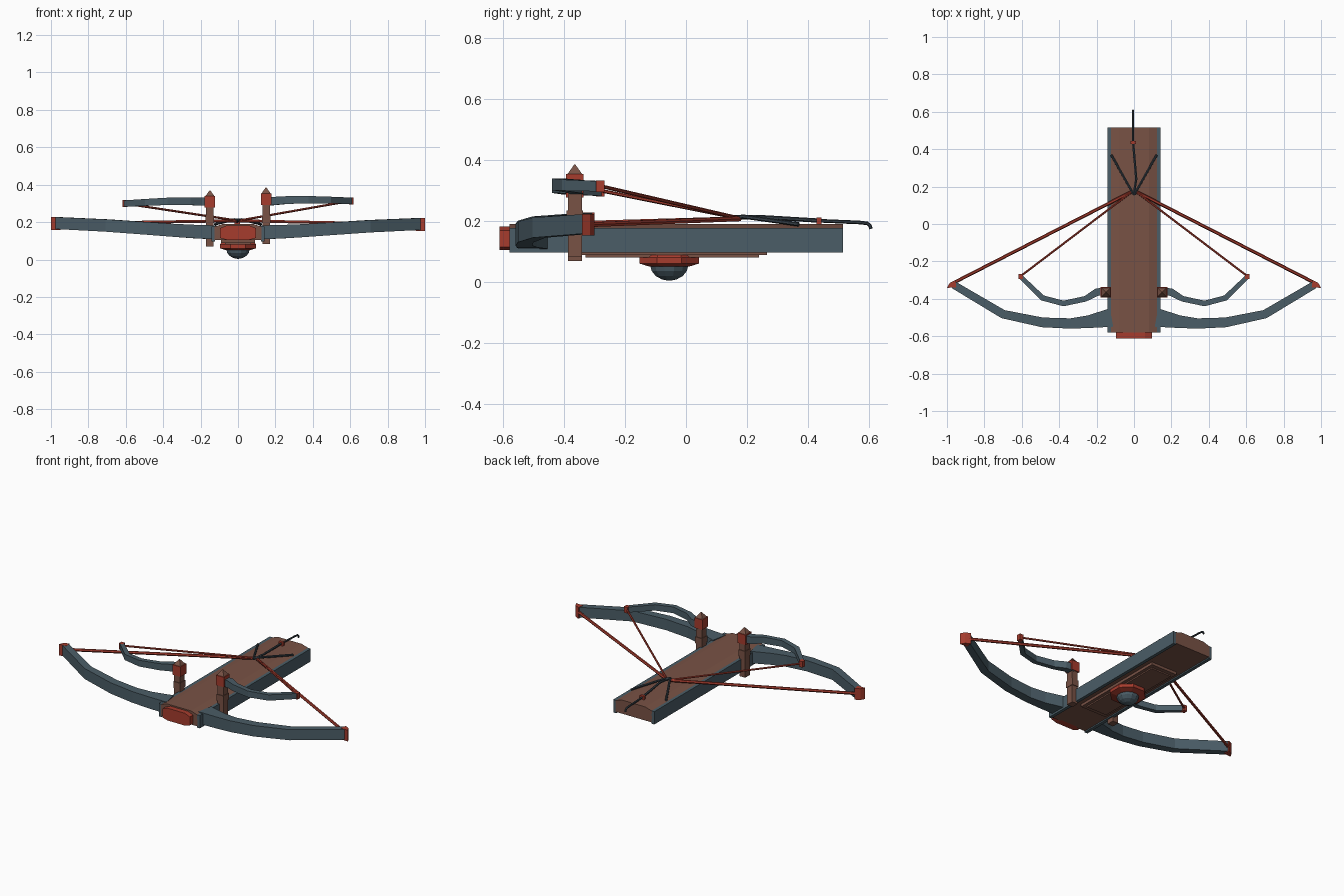
import bpy, bmesh, math
from mathutils import Vector

cube = bpy.data.objects.get("Cube")
if cube:
    bpy.data.objects.remove(cube)


def material(name, rgb):
    m = bpy.data.materials.new(name)
    m.use_nodes = True
    m.diffuse_color = (*rgb, 1)
    m.node_tree.nodes["Principled BSDF"].inputs["Base Color"].default_value = (*rgb, 1)
    return m


STEEL = material("blue_grey_steel", (0.07, 0.11, 0.135))
WOOD = material("brown_wood", (0.19, 0.085, 0.06))
RED = material("red_paint", (0.38, 0.045, 0.027))
DARK = material("dark_iron", (0.035, 0.048, 0.06))


def finish(name, bm, mat):
    bmesh.ops.recalc_face_normals(bm, faces=bm.faces)
    mesh = bpy.data.meshes.new(name)
    bm.to_mesh(mesh)
    bm.free()
    mesh.materials.append(mat)
    ob = bpy.data.objects.new(name, mesh)
    bpy.context.collection.objects.link(ob)
    return ob


def loft(name, rings, mat):
    """Skin equal-length rings of points and cap both ends."""
    bm = bmesh.new()
    rows = [[bm.verts.new(p) for p in ring] for ring in rings]
    n = len(rows[0])
    for a, b in zip(rows, rows[1:]):
        for i in range(n):
            j = (i + 1) % n
            bm.faces.new((a[i], a[j], b[j], b[i]))
    bm.faces.new(rows[0])
    bm.faces.new(rows[-1])
    return finish(name, bm, mat)


def box(name, x, y, z, mat):
    ring = lambda h: [(x[0], y[0], h), (x[1], y[0], h), (x[1], y[1], h), (x[0], y[1], h)]
    return loft(name, [ring(z[0]), ring(z[1])], mat)


def profile_y(name, pts, y0, y1, mat):
    """Extrude an x-z profile along y."""
    return loft(name, [[(x, y, z) for x, z in pts] for y in (y0, y1)], mat)


def disc(name, steps, cy, sides, mat):
    """Stack of (radius, height) rings around a vertical axis."""
    turn = math.tau / sides
    return loft(name, [[(r * math.cos(turn * (i + .5)), cy + r * math.sin(turn * (i + .5)), z)
                        for i in range(sides)] for r, z in steps], mat)


def rod(name, path, radius, mat, sides=6):
    """Tube through a short list of points."""
    pts = [Vector(p) for p in path]
    rings = []
    for i, p in enumerate(pts):
        d = (pts[min(i + 1, len(pts) - 1)] - pts[max(i - 1, 0)]).normalized()
        u = d.cross(Vector((1, 0, 0)) if abs(d.x) < .8 else Vector((0, 0, 1))).normalized()
        v = d.cross(u)
        rings.append([p + radius * (u * math.cos(k * math.tau / sides) + v * math.sin(k * math.tau / sides))
                      for k in range(sides)])
    return loft(name, rings, mat)


def limb(name, path, h0, h1, s, dz, mat):
    """Rectangular bow arm along (x, y, z, width), mirrored by s."""
    rings = []
    last = len(path) - 1
    for i, (x, y, z, w) in enumerate(path):
        a, b = path[max(i - 1, 0)], path[min(i + 1, last)]
        t = Vector((b[0] - a[0], b[1] - a[1])).normalized()
        f = i / last
        h = (h0 + (h1 - h0) * f) / 2
        z += dz * f
        nx, ny = -t.y * w / 2, t.x * w / 2
        rings.append([(s * (x + k * nx), y + k * ny, z + q * h)
                      for k, q in ((-1, -1), (1, -1), (1, 1), (-1, 1))])
    return loft(name, rings, mat)


# Stock with a shallow crowned top
profile_y("stock", [(-.126, .105), (.126, .105), (.126, .176), (.08, .19), (-.08, .19), (-.126, .176)],
          -.58, .516, WOOD)
# Front plate
profile_y("front_plate", [(-.095, .115), (-.06, .105), (.06, .105), (.095, .115),
                          (.095, .168), (.06, .182), (-.06, .182), (-.095, .168)], -.612, -.57, RED)
# Underside plate, mount and dome
box("underside_plate", (-.09, .09), (-.36, .266), (.088, .107), WOOD)
box("underside_panel", (-.07, .07), (-.33, .24), (.08, .09), WOOD)
disc("mount", [(.07, .05), (.105, .06), (.105, .08), (.088, .1)], -.055, 8, RED)
dome = [(.065 * math.cos(a), .056 - .052 * math.sin(a))
        for a in (0, math.pi / 8, math.pi / 4, math.pi * .38, math.pi * .48)]
disc("dome", [(.065, .07)] + dome, -.055, 12, STEEL)

BIG = [(.12, -.5, .145, .1), (.24, -.522, .15, .068), (.34, -.532, .156, .055),
       (.49, -.526, .167, .052), (.7, -.482, .182, .046), (.965, -.325, .195, .04)]
SMALL = [(.155, -.36, .31, .045), (.2, -.365, .311, .04), (.26, -.4, .313, .03),
         (.377, -.425, .313, .03), (.49, -.395, .308, .03), (.605, -.283, .302, .024)]

for s, side, lift, drop in ((1, "left", .012, -.005), (-1, "right", -.003, 0)):
    # Side rail
    box(side + "_rail", sorted((s * .122, s * .142)), (-.58, .516), (.097, .177), STEEL)
    # Main bow arm with its tip cap
    limb(side + "_main_arm", BIG, .074, .064, s, drop, STEEL)
    z = .193 + drop
    cap = lambda h: [(s * .95, -.338, h), (s * 1.0, -.342, h), (s * .985, -.315, h), (s * .955, -.3, h)]
    loft(side + "_main_cap", [cap(z - .035), cap(z + .035)], RED)
    # Post with red head and pointed finial
    px = s * .15
    box(side + "_post", (px - .02, px + .02), (-.388, -.342), (.072 + lift, .29 + lift), WOOD)
    box(side + "_post_collar", (px - .023, px + .023), (-.392, -.338), (.195, .235), WOOD)
    box(side + "_post_head", (px - .028, px + .028), (-.394, -.336), (.28 + lift, .342 + lift), RED)
    tip = lambda r, h: [(px + a * r, -.365 + b * r, h) for a, b in ((-1, -1), (1, -1), (1, 1), (-1, 1))]
    loft(side + "_post_finial", [tip(.024, .342 + lift), tip(.002, .373 + lift)], WOOD)
    # Upper small arm with its tip cap
    limb(side + "_small_arm", SMALL, .046, .034, s, lift, STEEL)
    box(side + "_small_cap", sorted((s * .593, s * .618)), (-.295, -.268), (.283 + lift, .32 + lift), RED)
    # Bow strings
    rod(side + "_main_string", [(s * .96, -.312, z), (s * .008, .175, .207)], .009, RED)
    rod(side + "_small_string", [(s * .605, -.278, .302 + lift), (s * .008, .175, .209)], .006, RED)
    # Spread claw rods
    rod(side + "_claw", [(0, .155, .212), (s * .02, .19, .214), (s * .122, .37, .189)], .007, DARK)

# Long trigger rod, clip and hooked end
rod("trigger_rod", [(0, .165, .212), (.012, .24, .213), (-.005, .44, .201)], .007, DARK)
box("trigger_clip", (-.02, .01), (.428, .444), (.19, .212), RED)
rod("trigger_hook", [(-.005, .43, .201), (-.005, .57, .195), (-.005, .595, .192),
                     (-.005, .604, .185), (-.005, .607, .174)], .006, DARK)
